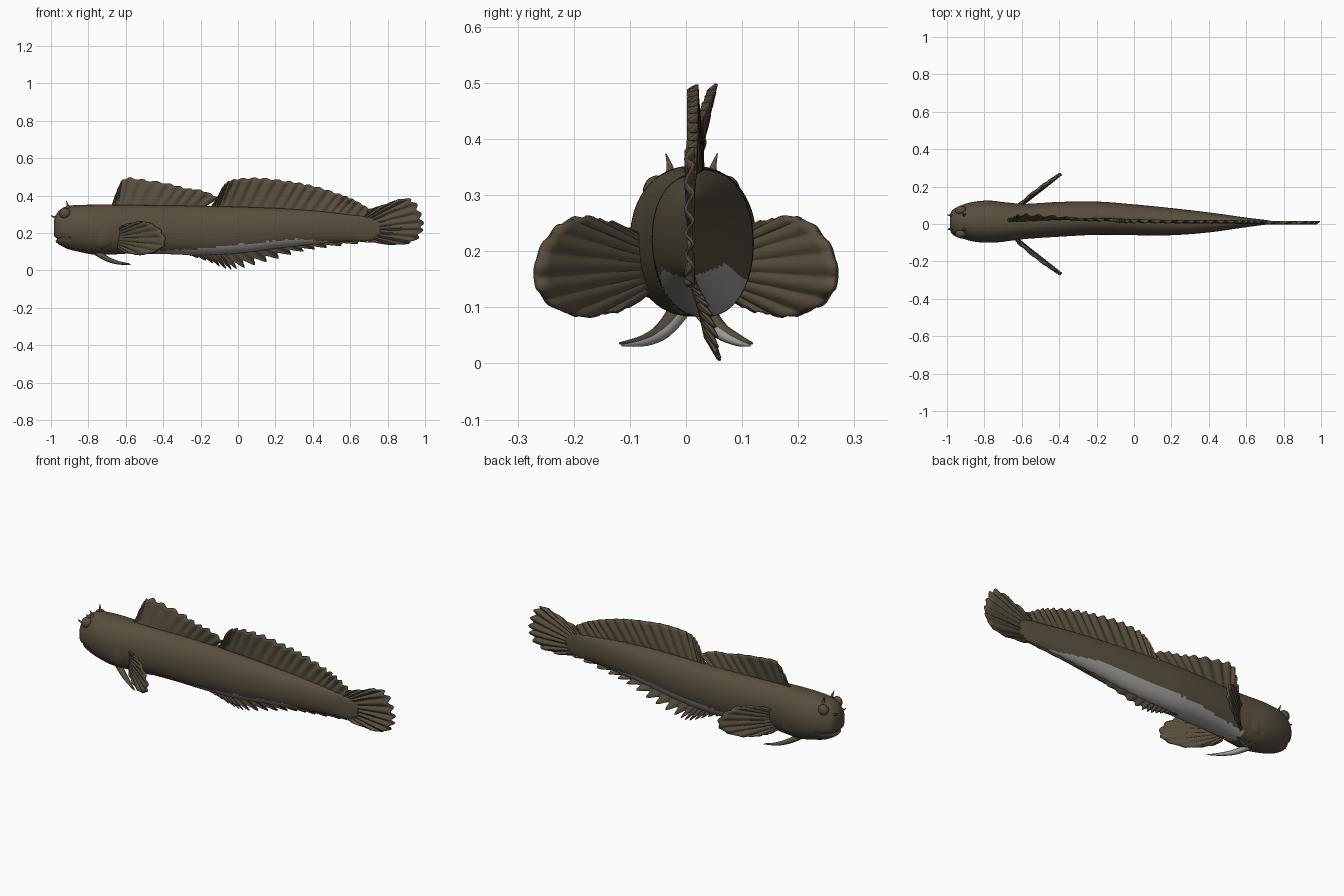
import bpy, bmesh, math, random
from mathutils import Vector

random.seed(4)
if "Cube" in bpy.data.objects:
    bpy.data.objects.remove(bpy.data.objects["Cube"], do_unlink=True)


def material(name, rgb):
    m = bpy.data.materials.new(name)
    m.use_nodes = True
    m.diffuse_color = (*rgb, 1)
    node = m.node_tree.nodes["Principled BSDF"]
    node.inputs["Base Color"].default_value = (*rgb, 1)
    node.inputs["Roughness"].default_value = 0.8
    return m


BROWN = material("olive brown skin", (0.098, 0.077, 0.048))
PALE = material("pale grey belly", (0.36, 0.35, 0.33))


def finish(name, bm, angle=60):
    me = bpy.data.meshes.new(name)
    bmesh.ops.recalc_face_normals(bm, faces=bm.faces)
    bm.to_mesh(me)
    bm.free()
    ob = bpy.data.objects.new(name, me)
    bpy.context.collection.objects.link(ob)
    me.materials.append(BROWN)
    me.materials.append(PALE)
    bpy.ops.object.select_all(action='DESELECT')
    ob.select_set(True)
    bpy.context.view_layer.objects.active = ob
    bpy.ops.object.shade_smooth_by_angle(angle=math.radians(angle))
    return ob


def spline(pts, u):
    """Catmull-Rom point on a list of tuples, u from 0 to 1."""
    f = u * (len(pts) - 1)
    i = min(int(f), len(pts) - 2)
    t = f - i
    a, b, c, d = (Vector(pts[max(0, min(len(pts) - 1, i + k))]) for k in (-1, 0, 1, 2))
    return b + 0.5 * t * ((c - a) + t * ((2*a - 5*b + 4*c - d) + t * (3*(b - c) + d - a)))


# Body sections: x, bottom, top, right side, left side
SECTIONS = [
    (-0.985, 0.19, 0.26, -0.025, 0.045), (-0.975, 0.155, 0.295, -0.05, 0.07),
    (-0.95, 0.135, 0.325, -0.068, 0.088), (-0.91, 0.115, 0.345, -0.08, 0.105),
    (-0.85, 0.1, 0.35, -0.095, 0.12), (-0.77, 0.085, 0.352, -0.1, 0.125),
    (-0.68, 0.085, 0.352, -0.092, 0.115), (-0.58, 0.09, 0.35, -0.08, 0.108),
    (-0.4, 0.088, 0.348, -0.068, 0.118), (-0.2, 0.082, 0.345, -0.058, 0.12),
    (0.0, 0.092, 0.34, -0.06, 0.105), (0.2, 0.118, 0.333, -0.06, 0.085),
    (0.4, 0.14, 0.32, -0.045, 0.062), (0.58, 0.155, 0.3, -0.02, 0.037),
    (0.7, 0.16, 0.285, -0.004, 0.022), (0.76, 0.19, 0.26, 0.002, 0.012)]


def section_at(x):
    for a, b in zip(SECTIONS, SECTIONS[1:]):
        if x <= b[0]:
            return Vector(a).lerp(Vector(b), max(0, (x - a[0]) / (b[0] - a[0])))
    return Vector(SECTIONS[-1])


def skew(v, p):
    return math.copysign(abs(v) ** p, v)


def build_body(along=180, around=64):
    bm = bmesh.new()
    rings = []
    for i in range(along + 1):
        x, zb, zt, yr, yl = spline(SECTIONS, i / along)
        ring = []
        for k in range(around):
            a = math.tau * k / around
            y = (yr + yl) / 2 + (yl - yr) / 2 * skew(math.cos(a), 0.9)
            z = (zb + zt) / 2 + (zt - zb) / 2 * skew(math.sin(a), 0.95)
            # mouth crease below the snout
            if x < -0.9:
                x2 = x + 0.014 * math.exp(-((z - 0.17) / 0.008) ** 2)
            else:
                x2 = x
            ring.append(bm.verts.new((x2, y, z)))
        rings.append(ring)
    for r, s in zip(rings, rings[1:]):
        for k in range(around):
            bm.faces.new((r[k], r[k - 1], s[k - 1], s[k]))
    bm.faces.new(rings[0])
    bm.faces.new(rings[-1])
    # pale belly patch, wider on the left flank
    for f in bm.faces:
        c = f.calc_center_median()
        _, zb, zt, yr, yl = section_at(c.x)
        if c.y > (yr + yl) / 2:
            limit = min(0.25, 0.1 + 0.3 * (c.x + 0.65), 0.8 * (0.6 - c.x))
        else:
            limit = min(0.19, 0.04 + 0.3 * (c.x + 0.5), 0.8 * (0.55 - c.x))
        limit += random.uniform(-0.015, 0.015)
        if -0.66 < c.x < 0.58 and (c.z - zb) / (zt - zb) < limit:
            f.material_index = 1
    return finish("body", bm)


def build_fin(name, rays, folds, pleat, push, notch=0.0, thick=0.005, rows=8):
    """Pleated sheet between root and tip points; push is the fold direction."""
    bm = bmesh.new()
    roots, tips = [r[0] for r in rays], [r[1] for r in rays]
    cols = folds * 6
    grid = []
    for i in range(cols + 1):
        u = i / cols
        a, b = spline(roots, u), spline(tips, u)
        wave = math.cos(math.tau * folds * u)
        b = b.lerp(a, notch * (0.5 - 0.5 * wave))
        grid.append([bm.verts.new(a.lerp(b, j / rows) + Vector(push) * pleat * wave * (j / rows) ** 0.5)
                     for j in range(rows + 1)])
    for p, q in zip(grid, grid[1:]):
        for j in range(rows):
            bm.faces.new((p[j], q[j], q[j + 1], p[j + 1]))
    ob = finish(name, bm)
    mod = ob.modifiers.new("thickness", 'SOLIDIFY')
    mod.thickness = thick
    mod.offset = 0
    return ob


def median_rays(data, top):
    """Rays rooted in the body ridge: root x, tip x, tip z, tip y."""
    rays = []
    for rx, tx, tz, ty in data:
        _, zb, zt, yr, yl = section_at(rx)
        root = (rx, (yr + yl) / 2, zt - 0.012 if top else zb + 0.012)
        rays.append((root, (tx, ty, tz)))
    return rays


build_body()

# Dorsal fins
build_fin("front_dorsal_fin", median_rays([
    (-0.68, -0.67, 0.355, 0.025), (-0.66, -0.645, 0.43, 0.035), (-0.63, -0.605, 0.495, 0.048),
    (-0.56, -0.5, 0.488, 0.045), (-0.45, -0.37, 0.467, 0.035), (-0.36, -0.28, 0.443, 0.025),
    (-0.27, -0.19, 0.43, 0.02), (-0.19, -0.1, 0.39, 0.02)], True), 12, 0.006, (0, 1, 0), 0.06)
build_fin("rear_dorsal_fin", median_rays([
    (-0.15, -0.105, 0.395, 0.02), (-0.12, -0.075, 0.455, 0.015), (-0.08, -0.02, 0.489, 0.012),
    (0.04, 0.12, 0.497, 0.012), (0.19, 0.28, 0.478, 0.012), (0.32, 0.41, 0.453, 0.012),
    (0.46, 0.545, 0.41, 0.012), (0.56, 0.63, 0.375, 0.01), (0.68, 0.71, 0.325, 0.008)],
    True), 20, 0.008, (0, 1, 0), 0.05)

# Anal fin with spiky edge
build_fin("anal_fin", median_rays([
    (-0.28, -0.25, 0.078, 0.03), (-0.2, -0.15, 0.045, 0.04), (-0.13, -0.06, 0.008, 0.055),
    (-0.06, 0.02, 0.012, 0.05), (0.08, 0.17, 0.05, 0.05), (0.24, 0.34, 0.1, 0.035),
    (0.42, 0.5, 0.125, 0.02), (0.64, 0.7, 0.15, 0.008)], False), 18, 0.006, (0, 1, 0), 0.4)

# Tail fin
TAIL = [(0.7, 0.328), (0.78, 0.352), (0.89, 0.388), (0.95, 0.368), (0.98, 0.31), (0.995, 0.25),
        (0.985, 0.2), (0.94, 0.152), (0.84, 0.136), (0.7, 0.152)]
build_fin("tail_fin", [((0.66, 0.009, 0.28 - 0.1 * i / 9), (x, 0.006, z))
                       for i, (x, z) in enumerate(TAIL)], 11, 0.007, (0, 1, 0), 0.06)

# Paired pectoral fins: tip outline as y, z; sweep back with distance outwards
PECTORAL = [(0.1, 0.235), (0.15, 0.255), (0.2, 0.26), (0.235, 0.24), (0.262, 0.2),
            (0.27, 0.15), (0.25, 0.11), (0.2, 0.085), (0.14, 0.09), (0.1, 0.105)]


def sweep(y):
    return -0.63 + 1.05 * (y - 0.09) + 1.6 * max(0, y - 0.09) ** 2


for side, label in ((1, "left"), (-1, "right")):
    build_fin(label + "_pectoral_fin",
              [((-0.64, side * 0.07, 0.225 - 0.105 * i / 9), (sweep(y), side * y, z))
               for i, (y, z) in enumerate(PECTORAL)],
              10, 0.004, (0.7, -0.7 * side, 0), 0.03, 0.012, 10)


def tapered_curve(name, points, radii):
    """Solid tapering tube through a few points."""
    cu = bpy.data.curves.new(name, 'CURVE')
    cu.dimensions = '3D'
    cu.bevel_depth = 1
    cu.bevel_resolution = 3
    cu.use_fill_caps = True
    sp = cu.splines.new('POLY')
    n = 12
    sp.points.add(n)
    for i, p in enumerate(sp.points):
        p.co = (*spline(points, i / n), 1)
        p.radius = spline([(r, 0, 0) for r in radii], i / n)[0]
    ob = bpy.data.objects.new(name, cu)
    bpy.context.collection.objects.link(ob)
    cu.materials.append(BROWN)
    return ob


def blob(name, centre, size):
    bm = bmesh.new()
    bmesh.ops.create_uvsphere(bm, u_segments=20, v_segments=12, radius=1)
    for v in bm.verts:
        v.co = Vector(centre) + Vector(p * q for p, q in zip(v.co, size))
    return finish(name, bm)


for side, label in ((1, "left"), (-1, "right")):
    mid = 0.01
    # Pelvic feelers, pale inner blade beneath
    path = [(-0.76, mid + side * 0.02, 0.1), (-0.7, mid + side * 0.05, 0.062),
            (-0.64, mid + side * 0.085, 0.042), (-0.58, side * 0.118, 0.036)]
    tapered_curve(label + "_pelvic_fin", path, (0.018, 0.014, 0.009, 0.002))
    under = [(x + 0.005, y - side * 0.004, z - 0.004) for x, y, z in path]
    pale = tapered_curve(label + "_pelvic_underside", under, (0.015, 0.012, 0.007, 0.002))
    pale.data.materials[0] = PALE
    # Eyes, brow feelers and nostril tubes
    blob(label + "_eye", (-0.925, mid + side * 0.062, 0.305), (0.03, 0.025, 0.03))
    tapered_curve(label + "_brow_feeler",
                  [(-0.905, mid + side * 0.045, 0.32), (-0.91, mid + side * 0.038, 0.345),
                   (-0.918, mid + side * 0.046, 0.374)], (0.012, 0.007, 0.001))
    tapered_curve(label + "_nostril_tube",
                  [(-0.955, mid + side * 0.035, 0.28), (-0.985, mid + side * 0.037, 0.286),
                   (-0.997, mid + side * 0.038, 0.295)], (0.008, 0.005, 0.002))
    # Gill cover edge
    blob(label + "_gill_cover", (-0.73, mid + side * 0.07, 0.2), (0.09, 0.038, 0.085))
